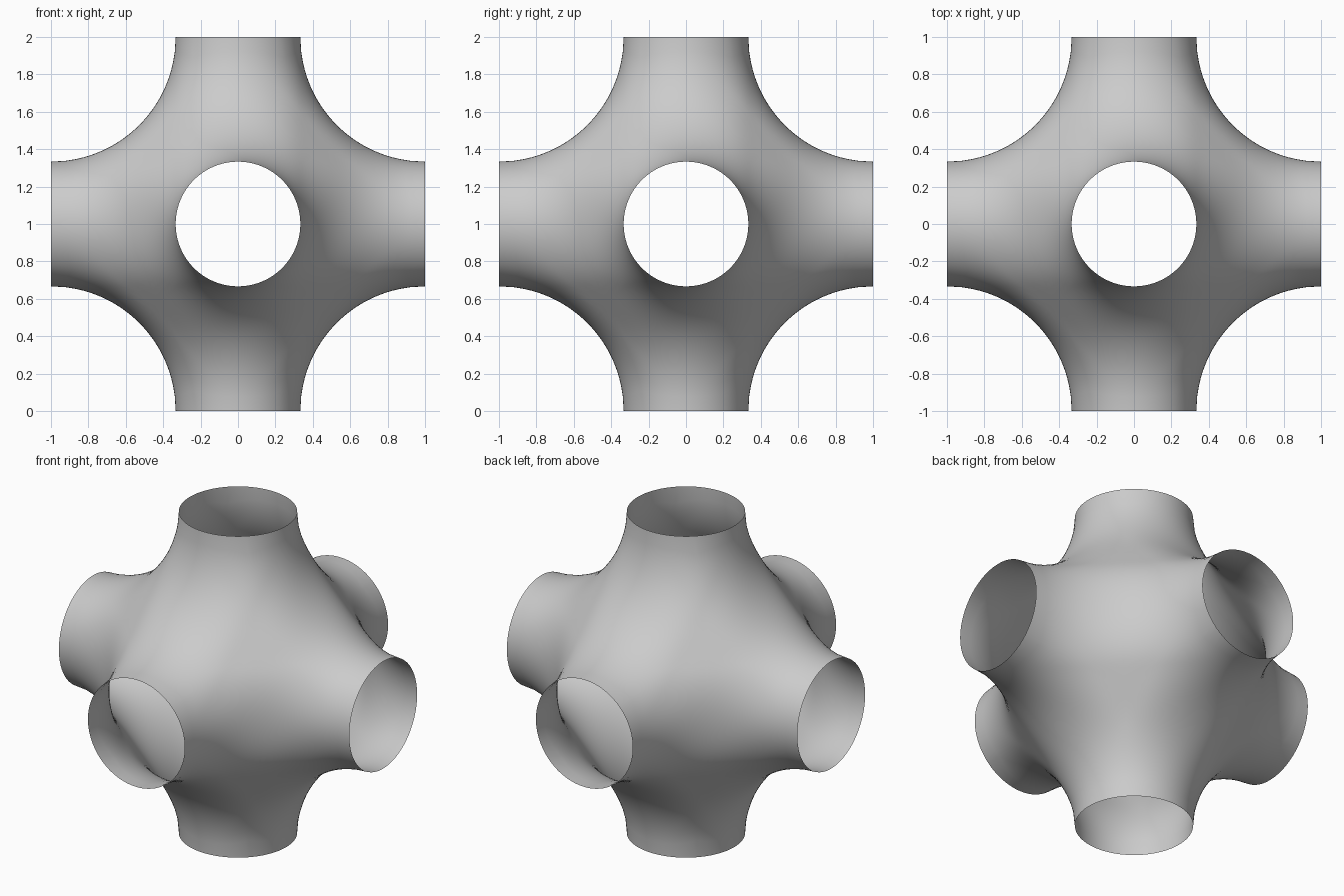
import bpy
import bmesh
import math
from mathutils import Vector

cube = bpy.data.objects.get("Cube")
if cube:
    bpy.data.objects.remove(cube, do_unlink=True)

RING = 1 / 3        # radius of each opening
SEGMENTS = 96       # steps around an opening
ROWS = 20           # steps from an opening to the seam with its neighbours
FULLNESS = 0.125    # how far the eight rounded corners swell


def height(t):
    """Round section near the axis, quarter-circle fillet further out."""
    t = abs(t)
    return 2 / 3 - 2 * t * t if t < RING else (1 - t) ** 2


def field(p):
    swell = math.prod(math.sin(math.pi * c) ** 2 for c in p)
    return sum(height(c) for c in p) + FULLNESS * swell - 10 / 9


def on_surface(direction):
    """Slide along a ray from the centre until it meets the surface."""
    low, high = 0.3, 1.0
    for _ in range(40):
        mid = (low + high) / 2
        if field(direction * mid) > 0:
            low = mid
        else:
            high = mid
    return direction * high


# One neck: a grid running from the round opening to a square seam
def neck_grid():
    rows = []
    for i in range(ROWS + 1):
        f = i / ROWS
        row = []
        for j in range(SEGMENTS):
            a = math.tau * j / SEGMENTS
            c, s = math.cos(a), math.sin(a)
            reach = RING * (1 - f) + f / max(abs(c), abs(s))
            row.append(on_surface(Vector((1, c * reach, s * reach))))
        rows.append(row)
    return rows


bm = bmesh.new()
grid = neck_grid()

# Six necks: turn the grid to both ends of each axis
for axis in range(3):
    for side in (1, -1):
        def place(p):
            q = (p.x * side, p.y * side, p.z)
            return Vector([q[(k - axis) % 3] for k in range(3)]) + Vector((0, 0, 1))
        verts = [[bm.verts.new(place(p)) for p in row] for row in grid]
        for near, far in zip(verts, verts[1:]):
            for j in range(SEGMENTS):
                k = (j + 1) % SEGMENTS
                bm.faces.new((near[j], far[j], far[k], near[k]))

# Weld the seams between necks
bmesh.ops.remove_doubles(bm, verts=bm.verts[:], dist=0.0005)
mesh = bpy.data.meshes.new("six_way_shell")
bm.to_mesh(mesh)
bm.free()
mesh.shade_smooth()

# Plain grey finish
grey = bpy.data.materials.new("light_grey")
grey.use_nodes = True
colour = (0.6, 0.6, 0.6, 1)
grey.diffuse_color = colour
grey.node_tree.nodes["Principled BSDF"].inputs["Base Color"].default_value = colour
mesh.materials.append(grey)

shell = bpy.data.objects.new("six_way_shell", mesh)
bpy.context.collection.objects.link(shell)
